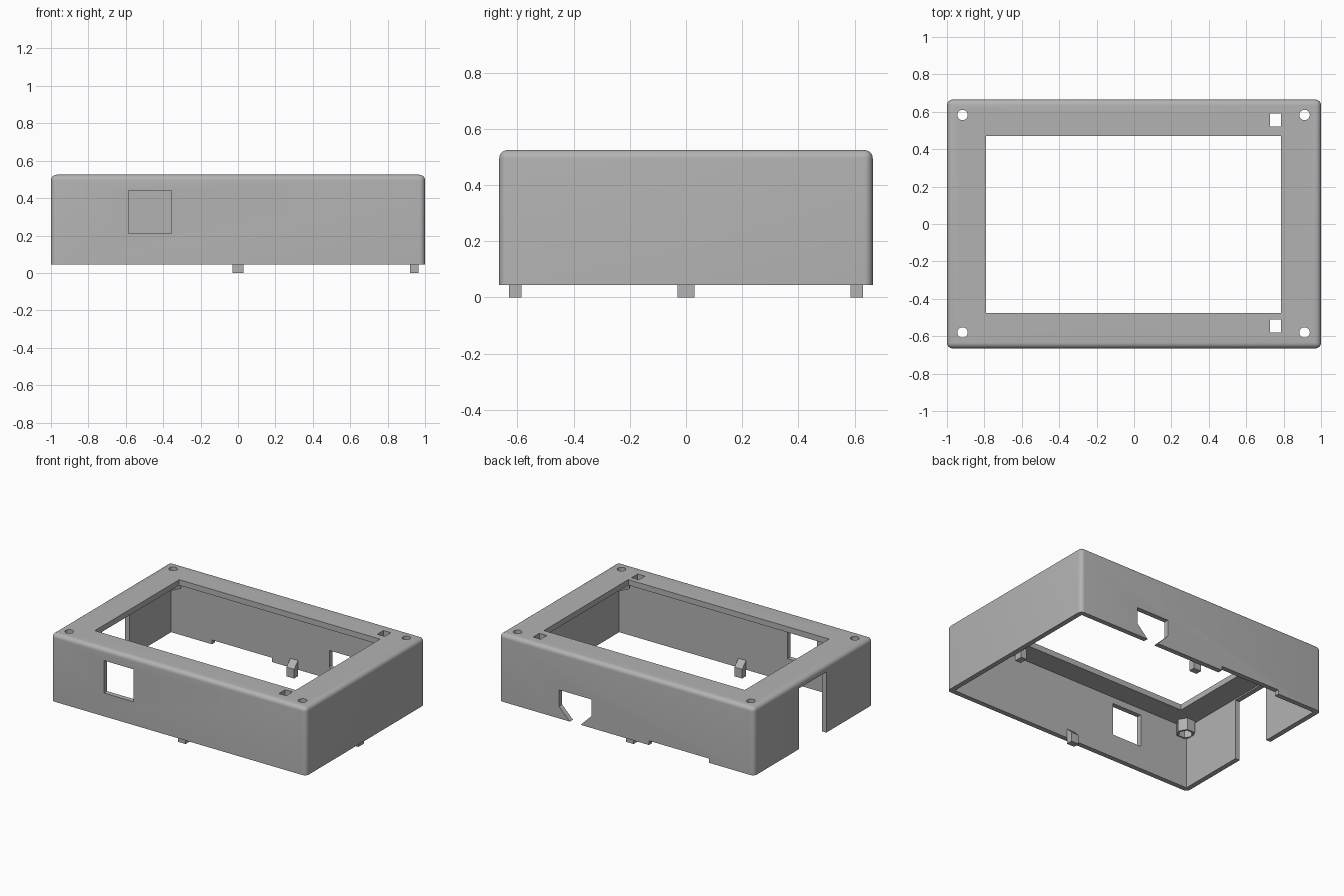
import bpy, bmesh, math
from mathutils import Matrix, Vector

old = bpy.data.objects.get("Cube")
if old:
    bpy.data.objects.remove(old, do_unlink=True)

# Overall sizes
HX, HY, BOTTOM, TOP = 1.0, 0.665, 0.045, 0.525
WALL, ROUND = 0.035, 0.03
CEILING = TOP - 0.04

grey = bpy.data.materials.new("plain grey")
grey.use_nodes = True
colour = (0.45, 0.45, 0.45, 1)
grey.diffuse_color = colour
grey.node_tree.nodes["Principled BSDF"].inputs["Base Color"].default_value = colour


def finish(name, bm):
    bmesh.ops.recalc_face_normals(bm, faces=bm.faces)
    mesh = bpy.data.meshes.new(name)
    bm.to_mesh(mesh)
    bm.free()
    mesh.materials.append(grey)
    obj = bpy.data.objects.new(name, mesh)
    bpy.context.collection.objects.link(obj)
    return obj


def box_mesh(x, y, z):
    bm = bmesh.new()
    size = Matrix.Diagonal((x[1] - x[0], y[1] - y[0], z[1] - z[0], 1))
    mid = Matrix.Translation((sum(x) / 2, sum(y) / 2, sum(z) / 2))
    bmesh.ops.create_cube(bm, size=1, matrix=mid @ size)
    return bm


def prism(name, points, along):
    """Extrude a flat outline along a vector."""
    bm = bmesh.new()
    face = bm.faces.new([bm.verts.new(p) for p in points])
    grown = bmesh.ops.extrude_face_region(bm, geom=[face])
    moved = [g for g in grown["geom"] if isinstance(g, bmesh.types.BMVert)]
    bmesh.ops.translate(bm, verts=moved, vec=along)
    return finish(name, bm)


def ring(sides, radius, x, y, z):
    turns = [2 * math.pi * i / sides for i in range(sides)]
    return [(x + radius * math.cos(a), y + radius * math.sin(a), z) for a in turns]


def cut(target, cutter):
    cutter.hide_render = True
    mod = target.modifiers.new("cut", "BOOLEAN")
    mod.operation, mod.solver, mod.object = "DIFFERENCE", "EXACT", cutter
    bpy.context.view_layer.objects.active = target
    bpy.ops.object.modifier_apply(modifier=mod.name)
    bpy.data.objects.remove(cutter, do_unlink=True)


def cut_box(target, x, y, z):
    cut(target, finish("cutter", box_mesh(x, y, z)))


# Case: rounded box with an open underside
bm = box_mesh((-HX, HX), (-HY, HY), (BOTTOM, TOP))
edges = [e for e in bm.edges if max(v.co.z for v in e.verts) > TOP - 0.01]
bmesh.ops.bevel(bm, geom=edges, offset=ROUND, segments=6, profile=0.5, affect="EDGES")
case = finish("case", bm)
cut_box(case, (WALL - HX, HX - WALL), (WALL - HY, HY - WALL), (-0.1, CEILING))

# Screen opening and two small slots in the top
cut_box(case, (-0.79, 0.785), (-0.475, 0.47), (0.45, 0.6))
for y in (-0.545, 0.555):
    cut_box(case, (0.727, 0.785), (y - 0.035, y + 0.035), (0.45, 0.6))

# Front window, side notch and shallow rear recess
cut_box(case, (-0.585, -0.355), (-0.7, -0.6), (0.21, 0.44))
cut_box(case, (-1.1, -0.93), (-0.143, 0.163), (-0.1, 0.475))
cut_box(case, (-0.645, -0.175), (0.6, 0.7), (-0.1, 0.075))

# Rear connector opening with sloped lower corners
outline = [(0.275, 0.247), (0.275, 0.13), (0.36, 0.045), (0.36, 0.02),
           (0.445, 0.02), (0.445, 0.045), (0.53, 0.13), (0.53, 0.247)]
cut(case, prism("cutter", [(x, 0.6, z) for x, z in outline], (0, 0.1, 0)))

# Screw holes with a hexagonal nut holder below each
for x in (-0.917, 0.912):
    for y in (-0.58, 0.583):
        cut(case, prism("cutter", ring(24, 0.028, x, y, 0.45), (0, 0, 0.2)))
        holder = prism("nut_holder", ring(6, 0.062, x, y, 0.4), (0, 0, CEILING - 0.4))
        cut(holder, prism("cutter", ring(6, 0.047, x, y, 0.3), (0, 0, 0.3)))

# Snap clips on three walls: flat inner face, sloped top
profile = [(0, 0), (0.045, 0), (0.045, 0.065), (0, 0.11)]
clips = [("front_clip", Vector((0, WALL - HY, 0)), Vector((0, 1, 0))),
         ("back_clip", Vector((0, HY - WALL, 0)), Vector((0, -1, 0))),
         ("left_clip", Vector((HX - WALL, 0, 0)), Vector((-1, 0, 0)))]
for name, base, inward in clips:
    side = Vector((inward.y, -inward.x, 0)) * 0.03
    prism(name, [base - side + inward * d + Vector((0, 0, z)) for d, z in profile], side * 2)

# Smooth rounding on the case, sharp edges elsewhere
bpy.ops.object.select_all(action="DESELECT")
case.select_set(True)
bpy.context.view_layer.objects.active = case
bpy.ops.object.shade_smooth_by_angle(angle=math.radians(30))
